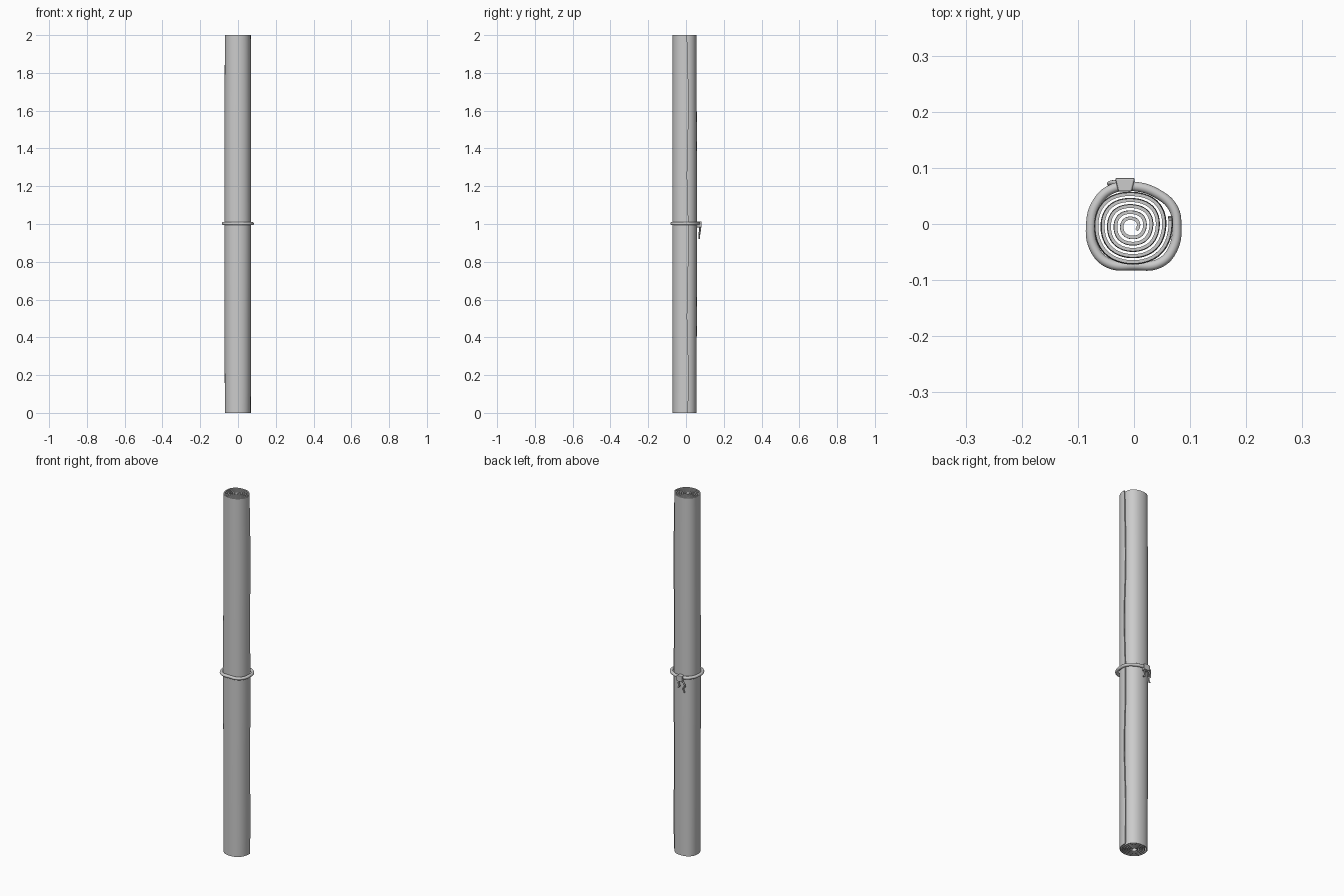
import bpy, bmesh, math

if "Cube" in bpy.data.objects:
    bpy.data.objects.remove(bpy.data.objects["Cube"])

# rolled sheet: a slightly squarish spiral swept up with a faint bulge
TURNS, PITCH, R_END, END_ANGLE = 5.15, 0.0115, 0.070, math.radians(12)
STEPS, ROWS, H = 240, 16, 2.0


def spiral_point(f, z):
    u = z / H
    a_end = END_ANGLE + 0.06 * math.sin(u * 5.5 * math.pi)
    back = (1 - f) * TURNS * 2 * math.pi
    a = END_ANGLE - back
    if f > 0.95:                      # wavy free edge
        a += (a_end - END_ANGLE) * (f - 0.95) / 0.05
    r = R_END - PITCH * back / (2 * math.pi)
    r *= 1 - 0.018 * math.cos(4 * a) + 0.01 * math.sin(3 * a)
    r += 0.002 * math.sin(math.pi * u) * f
    return (-0.004 + r * math.cos(a), -0.004 + 0.96 * r * math.sin(a), z)


bm = bmesh.new()
grid = [[bm.verts.new(spiral_point(i / STEPS, H * j / ROWS)) for i in range(STEPS + 1)]
        for j in range(ROWS + 1)]
for j in range(ROWS):
    for i in range(STEPS):
        bm.faces.new((grid[j][i], grid[j][i + 1], grid[j + 1][i + 1], grid[j + 1][i]))
mesh = bpy.data.meshes.new("rolled_sheet")
bm.to_mesh(mesh)
bm.free()
sheet = bpy.data.objects.new("rolled_sheet", mesh)
bpy.context.collection.objects.link(sheet)
sol = sheet.modifiers.new("thickness", 'SOLIDIFY')
sol.thickness, sol.offset = 0.006, 0
bpy.context.view_layer.objects.active = sheet
sheet.select_set(True)
bpy.ops.object.modifier_apply(modifier=sol.name)
bpy.ops.object.shade_smooth_by_angle(angle=math.radians(40))


def cord(name, pts, radius, cyclic=False):
    cu = bpy.data.curves.new(name, 'CURVE')
    cu.dimensions = '3D'
    cu.bevel_depth, cu.bevel_resolution = radius, 3
    cu.resolution_u, cu.use_fill_caps = 8, True
    sp = cu.splines.new('BEZIER')
    sp.bezier_points.add(len(pts) - 1)
    for b, p in zip(sp.bezier_points, pts):
        b.co = p
        b.handle_left_type = b.handle_right_type = 'AUTO'
    sp.use_cyclic_u = cyclic
    ob = bpy.data.objects.new(name, cu)
    bpy.context.collection.objects.link(ob)
    return ob


# tie cord around the middle
ring = [(0.076, 0.0), (0.069, -0.045), (0.045, -0.07), (0.0, -0.074), (-0.045, -0.07),
        (-0.07, -0.045), (-0.077, 0.0), (-0.066, 0.038), (-0.04, 0.062), (0.0, 0.067),
        (0.045, 0.052), (0.07, 0.028)]
cord("tie_cord", [(x, y, 1.002) for x, y in ring], 0.0085, True)

# knot wrapped over the cord: tapered block with rounded edges
bm = bmesh.new()
bmesh.ops.create_cube(bm, size=1)
for v in bm.verts:
    half = 0.018 if v.co.y > 0 else 0.012
    v.co = (-0.016 + math.copysign(half, v.co.x),
            0.082 if v.co.y > 0 else 0.058,
            1.014 if v.co.z > 0 else 0.982)
bmesh.ops.bevel(bm, geom=bm.edges[:], offset=0.003, segments=2, affect='EDGES', profile=0.5)
mesh = bpy.data.meshes.new("knot")
bm.to_mesh(mesh)
bm.free()
bpy.context.collection.objects.link(bpy.data.objects.new("knot", mesh))

# loose cord ends hanging from the knot
cord("cord_end_long", [(-0.022, 0.072, 0.99), (-0.036, 0.074, 0.978), (-0.044, 0.072, 0.96),
                       (-0.034, 0.071, 0.945), (-0.04, 0.071, 0.922)], 0.0042)
cord("cord_end_short", [(-0.014, 0.072, 0.99), (-0.006, 0.075, 0.972), (-0.011, 0.073, 0.955),
                        (-0.002, 0.071, 0.944)], 0.0042)
